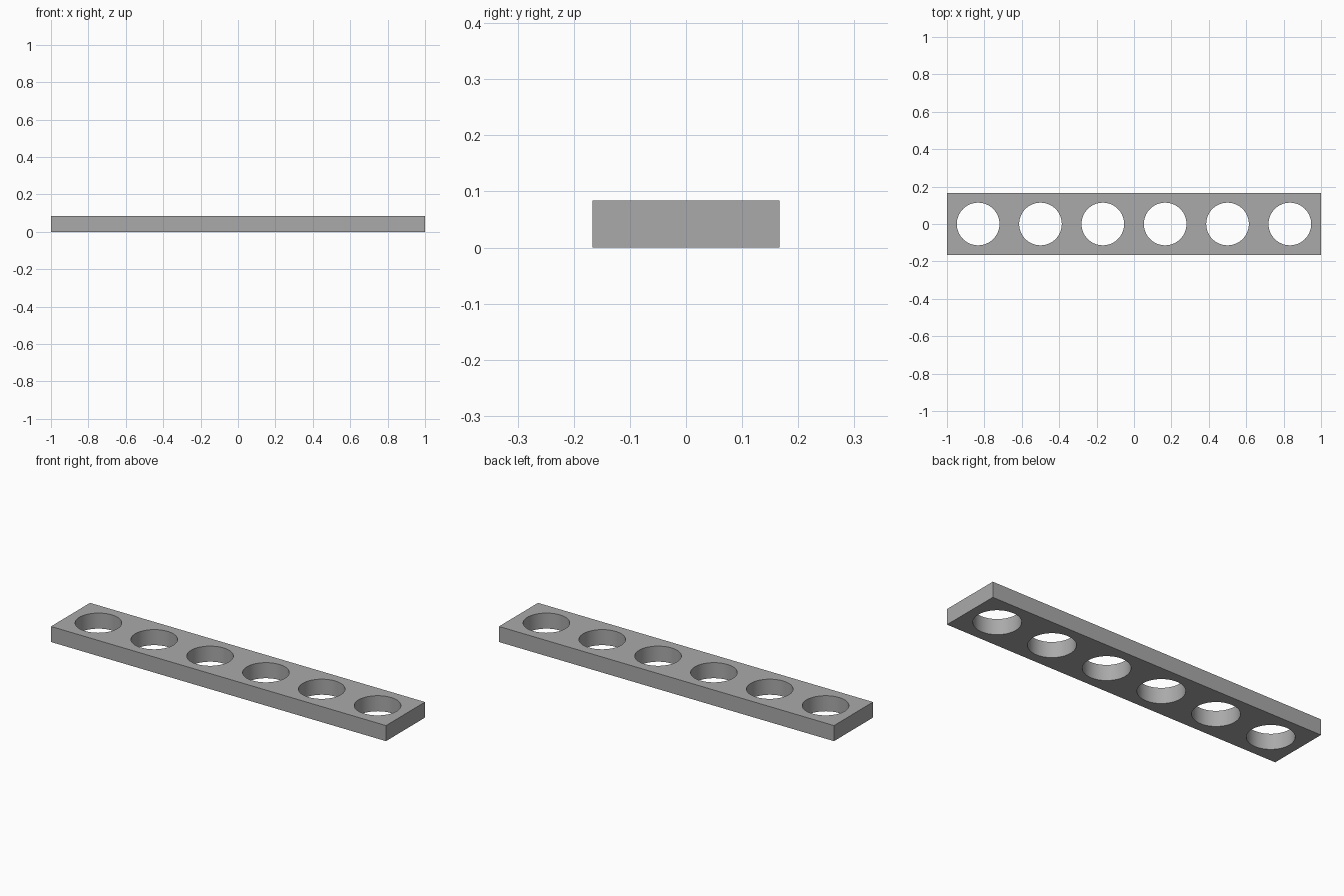
import bpy
import bmesh
from math import cos, sin, tau

default_cube = bpy.data.objects.get("Cube")
if default_cube:
    bpy.data.objects.remove(default_cube, do_unlink=True)

LENGTH, WIDTH, HEIGHT = 2.0, 0.333, 0.084
HOLES, RADIUS, SEGMENTS = 6, 0.114, 64
PITCH = LENGTH / HOLES


def add_loop(bm, points):
    """Add a closed outline at z = 0 and return its edges."""
    verts = [bm.verts.new((x, y, 0)) for x, y in points]
    return [bm.edges.new((v, verts[i - 1])) for i, v in enumerate(verts)]


# Outline of the bar and its row of round holes
bm = bmesh.new()
hx, hy = LENGTH / 2, WIDTH / 2
edges = add_loop(bm, [(-hx, -hy), (hx, -hy), (hx, hy), (-hx, hy)])
for i in range(HOLES):
    cx = (i - (HOLES - 1) / 2) * PITCH
    angles = [tau * k / SEGMENTS for k in range(SEGMENTS)]
    edges += add_loop(bm, [(cx + RADIUS * cos(a), RADIUS * sin(a)) for a in angles])

# Fill around the holes and extrude to full thickness
bmesh.ops.triangle_fill(bm, edges=edges, use_beauty=True, normal=(0, 0, 1))
result = bmesh.ops.extrude_face_region(bm, geom=bm.faces[:], use_keep_orig=True)
top_verts = [g for g in result["geom"] if isinstance(g, bmesh.types.BMVert)]
bmesh.ops.translate(bm, verts=top_verts, vec=(0, 0, HEIGHT))
bmesh.ops.recalc_face_normals(bm, faces=bm.faces[:])

mesh = bpy.data.meshes.new("perforated_bar")
bm.to_mesh(mesh)
bm.free()
bar = bpy.data.objects.new("perforated_bar", mesh)
bpy.context.collection.objects.link(bar)

# Plain grey material
grey = bpy.data.materials.new("grey")
grey.use_nodes = True
colour = (0.4, 0.4, 0.4, 1)
grey.diffuse_color = colour
grey.node_tree.nodes["Principled BSDF"].inputs["Base Color"].default_value = colour
mesh.materials.append(grey)

# Smooth hole walls, sharp rims
bpy.ops.object.select_all(action="DESELECT")
bar.select_set(True)
bpy.context.view_layer.objects.active = bar
bpy.ops.object.shade_smooth_by_angle()
